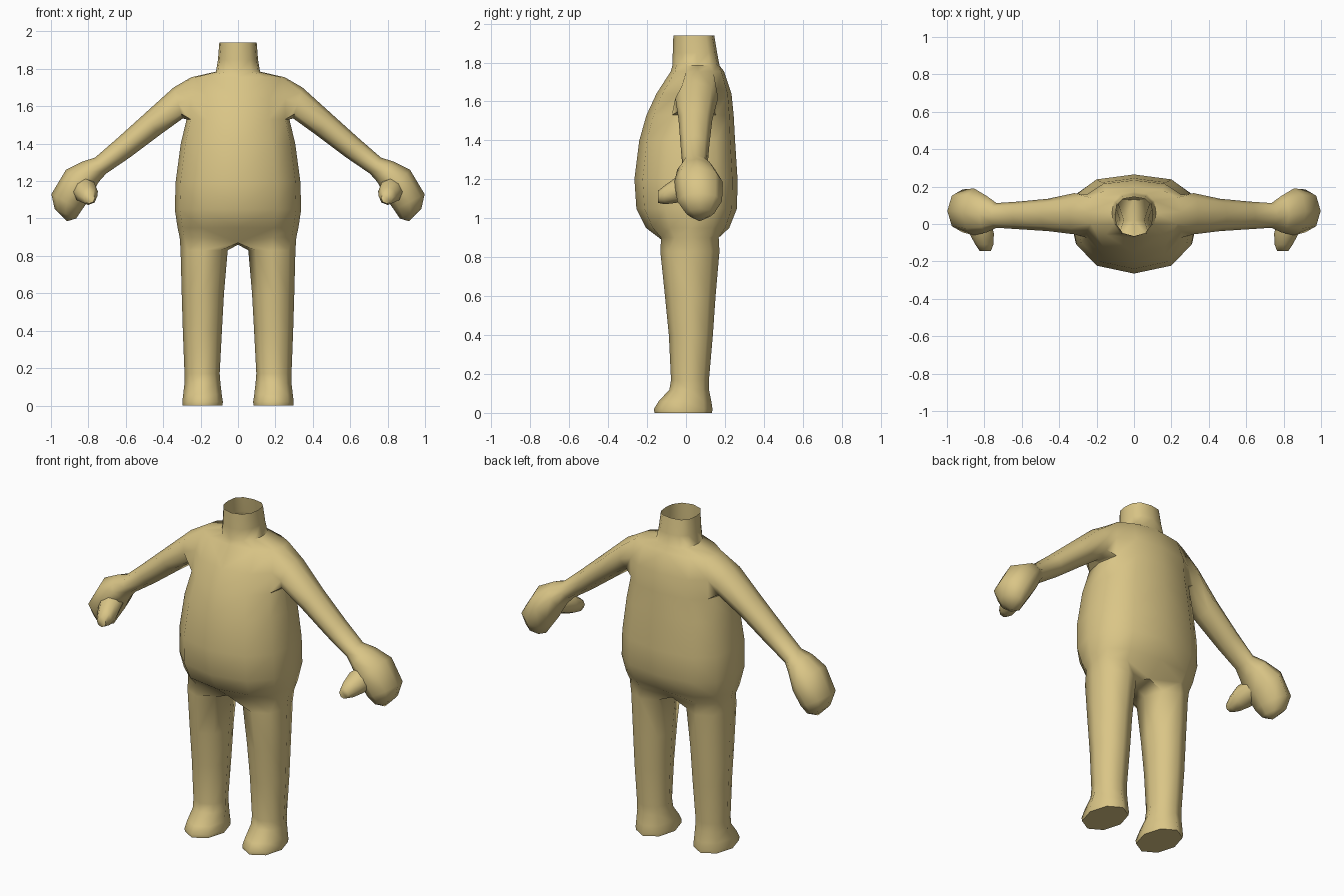
import bpy, bmesh, math

if "Cube" in bpy.data.objects:
    bpy.data.objects.remove(bpy.data.objects["Cube"])

skin = bpy.data.materials.new("tan")
skin.diffuse_color = (0.70, 0.56, 0.24, 1)
skin.use_nodes = True
skin.node_tree.nodes["Principled BSDF"].inputs["Base Color"].default_value = skin.diffuse_color


def strip(bm, a, b, closed=True, skip=()):
    """Join two equal vertex rows with quads."""
    n = len(a)
    for i in range(n if closed else n - 1):
        if i not in skip:
            j = (i + 1) % n
            bm.faces.new((a[i], a[j], b[j], b[i]))


def finish(bm, name):
    """Turn a half mesh into a mirrored, smooth object."""
    bmesh.ops.delete(bm, geom=[v for v in bm.verts if not v.link_faces], context='VERTS')
    bmesh.ops.recalc_face_normals(bm, faces=bm.faces)
    me = bpy.data.meshes.new(name)
    bm.to_mesh(me)
    bm.free()
    me.materials.append(skin)
    ob = bpy.data.objects.new(name, me)
    bpy.context.collection.objects.link(ob)
    bpy.ops.object.select_all(action='DESELECT')
    ob.select_set(True)
    bpy.context.view_layer.objects.active = ob
    bpy.ops.object.shade_smooth_by_angle(angle=math.radians(65))
    mod = ob.modifiers.new("mirror", 'MIRROR')
    mod.use_clip = True
    mod.merge_threshold = 0.002
    return ob


bm = bmesh.new()

# Torso and open neck: half rings from front centre round to back centre
# (z, half width, front y, back y)
torso = [
    (0.90, 0.312, -0.155, 0.185),
    (0.95, 0.323, -0.205, 0.222),
    (1.05, 0.338, -0.255, 0.262),
    (1.20, 0.333, -0.265, 0.265),
    (1.40, 0.306, -0.240, 0.252),
    (1.53, 0.275, -0.203, 0.245),
    (1.64, 0.275, -0.152, 0.234),
    (1.755, 0.250, -0.078, 0.195),
    (1.785, 0.118, -0.070, 0.172),
    (1.85, 0.107, -0.068, 0.160),
    (1.94, 0.100, -0.065, 0.145),
]
section = [(0, -1), (0.6, -0.84), (0.92, -0.42), (1, 0.06), (0.92, 0.6), (0.6, 0.9), (0, 1)]
rows = []
for z, w, yf, yb in torso:
    ym, r = (yf + yb) / 2, (yb - yf) / 2
    rows.append([bm.verts.new((w * u, ym + r * v, z)) for u, v in section])
ARMPIT, MID, TOP = 5, 6, 7
for i in range(len(rows) - 1):
    strip(bm, rows[i], rows[i + 1], False, (2, 3) if i in (ARMPIT, MID) else ())

# Crotch
hip = rows[0]
hip[0].co = (0, -0.10, 0.87)
hip[6].co = (0, 0.13, 0.87)
prev = hip + [bm.verts.new((0, 0.02, 0.86))]

# Leg and foot: (z, inner x, outer x, front y, back y)
leg = [
    (0.83, 0.055, 0.307, -0.132, 0.172),
    (0.60, 0.075, 0.301, -0.108, 0.152),
    (0.40, 0.086, 0.295, -0.088, 0.138),
    (0.17, 0.098, 0.286, -0.077, 0.118),
    (0.12, 0.094, 0.286, -0.085, 0.118),
    (0.06, 0.087, 0.293, -0.140, 0.130),
    (0.02, 0.081, 0.298, -0.165, 0.136),
    (0.00, 0.083, 0.296, -0.162, 0.134),
]
for z, x0, x1, y0, y1 in leg:
    ring = []
    for k in range(8):
        a = math.radians(-135 + 45 * k)
        ring.append(bm.verts.new(((x0 + x1) / 2 + (x1 - x0) / 2 * math.cos(a),
                                  (y0 + y1) / 2 + (y1 - y0) / 2 * math.sin(a), z)))
    strip(bm, prev, ring)
    prev = ring
bm.faces.new(prev)

# Arm and fist: (top x, top z, bottom x, bottom z, front y, back y)
arm = [
    (0.345, 1.700, 0.295, 1.535, -0.055, 0.165),
    (0.500, 1.560, 0.420, 1.445, -0.038, 0.135),
    (0.650, 1.425, 0.580, 1.325, -0.028, 0.120),
    (0.765, 1.325, 0.705, 1.240, -0.020, 0.112),
    (0.830, 1.305, 0.745, 1.195, -0.045, 0.150),
    (0.920, 1.260, 0.790, 1.110, -0.060, 0.190),
    (0.998, 1.130, 0.835, 1.045, -0.045, 0.185),
    (0.980, 1.050, 0.865, 1.000, 0.000, 0.145),
]
s, m, p = rows[TOP], rows[MID], rows[ARMPIT]
prev = [s[3], s[4], m[4], p[4], p[3], p[2], m[2], s[2]]
for xt, zt, xb, zb, y0, y1 in arm:
    ring = []
    for k in range(8):
        a = math.radians(45 * k)
        c, d = math.cos(a) / 2, math.sin(a) / 2
        ring.append(bm.verts.new(((xt + xb) / 2 + (xt - xb) * c,
                                  (y0 + y1) / 2 + (y1 - y0) * d,
                                  (zt + zb) / 2 + (zt - zb) * c)))
    strip(bm, prev, ring)
    prev = ring
tip = bm.verts.new((0.915, 0.07, 0.985))
for k in range(8):
    bm.faces.new((prev[k], prev[(k + 1) % 8], tip))
finish(bm, "body")

# Thumb: (y, centre x, centre z, radius)
bm = bmesh.new()
prev = None
for y, cx, cz, r in [(0.04, 0.835, 1.17, 0.060), (-0.05, 0.815, 1.145, 0.066),
                     (-0.11, 0.800, 1.12, 0.048), (-0.145, 0.795, 1.11, 0.030)]:
    ring = [bm.verts.new((cx + r * math.cos(k * math.pi / 4), y, cz + r * math.sin(k * math.pi / 4)))
            for k in range(8)]
    if prev:
        strip(bm, prev, ring)
    else:
        bm.faces.new(ring)
    prev = ring
bm.faces.new(prev)
finish(bm, "thumb")
